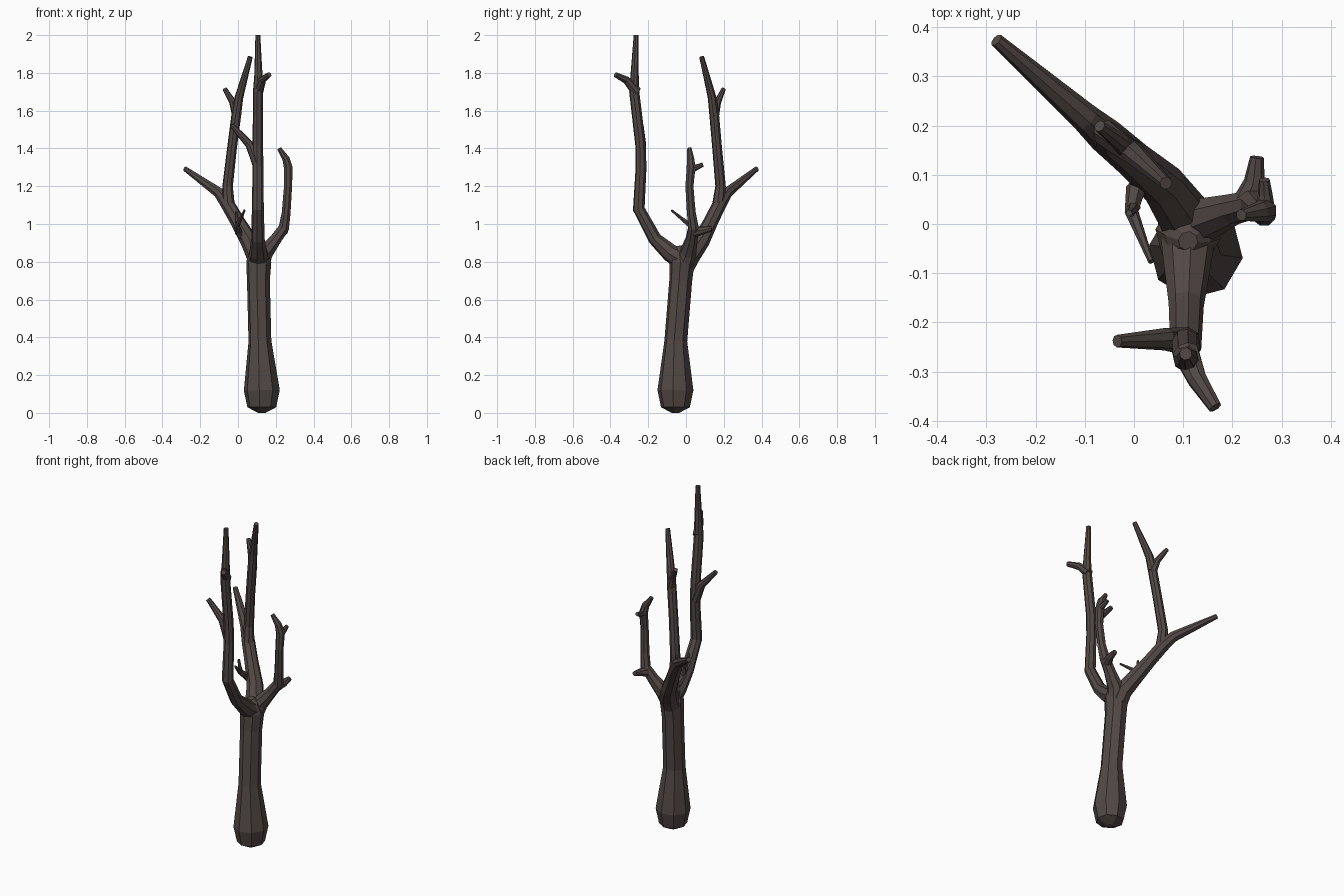
import bpy, bmesh, math
from mathutils import Vector

bark = bpy.data.materials.new("bark")
bark.diffuse_color = (0.085, 0.066, 0.06, 1)


def limb(name, path, sides=8, phase=-8):
    """Faceted tube swept along (x, y, z, radius) points."""
    pts = [Vector(p[:3]) for p in path]
    bm = bmesh.new()
    rings = []
    u = Vector((1, 0, 0))
    for i, p in enumerate(pts):
        a = (p - pts[i - 1]).normalized() if i else Vector()
        b = (pts[i + 1] - p).normalized() if i < len(pts) - 1 else Vector()
        t = (a + b).normalized()
        if i == 0 and abs(u.dot(t)) > 0.8:
            u = Vector((0, 1, 0))
        u = (u - t * u.dot(t)).normalized()
        v = t.cross(u)
        ring = []
        for k in range(sides):
            ang = math.radians(phase) + 2 * math.pi * k / sides
            ring.append(bm.verts.new(p + path[i][3] * (u * math.cos(ang) + v * math.sin(ang))))
        rings.append(ring)
    for r0, r1 in zip(rings, rings[1:]):
        for k in range(sides):
            n = (k + 1) % sides
            bm.faces.new((r0[k], r0[n], r1[n], r1[k]))
    bm.faces.new(rings[0][::-1])
    bm.faces.new(rings[-1])
    me = bpy.data.meshes.new(name)
    bm.to_mesh(me)
    bm.free()
    me.materials.append(bark)
    ob = bpy.data.objects.new(name, me)
    bpy.context.collection.objects.link(ob)
    return ob


# Trunk: rounded foot, slim waist, closed in the crotch
limb("trunk", [
    (0.126, -0.056, 0.0, 0.02), (0.126, -0.056, 0.03, 0.077), (0.126, -0.056, 0.12, 0.096),
    (0.116, -0.054, 0.38, 0.061), (0.108, -0.028, 0.70, 0.061),
    (0.11, -0.02, 0.80, 0.067), (0.11, -0.03, 0.86, 0.046), (0.11, -0.035, 0.885, 0.02)])

# Front branch and its side shoots
limb("front_branch", [
    (0.11, 0.0, 0.80, 0.06), (0.108, -0.085, 0.848, 0.048), (0.106, -0.165, 0.922, 0.036),
    (0.105, -0.25, 1.08, 0.032), (0.106, -0.238, 1.3, 0.029), (0.105, -0.241, 1.42, 0.028),
    (0.106, -0.274, 1.70, 0.027), (0.108, -0.272, 1.79, 0.022), (0.105, -0.264, 2.0, 0.013)])
limb("front_branch_left_shoot", [
    (0.106, -0.238, 1.31, 0.028), (0.062, -0.234, 1.42, 0.023), (-0.034, -0.238, 1.525, 0.013)])
limb("front_branch_upper_shoot", [
    (0.106, -0.262, 1.70, 0.028), (0.128, -0.315, 1.762, 0.021), (0.165, -0.373, 1.79, 0.014)])

# Back branch, ending in a long outward limb
limb("back_branch", [
    (0.108, -0.03, 0.74, 0.057), (0.10, 0.02, 0.83, 0.055), (0.058, 0.08, 0.91, 0.046),
    (0.0, 0.13, 1.01, 0.039), (-0.058, 0.18, 1.11, 0.037), (-0.10, 0.217, 1.165, 0.03),
    (-0.28, 0.374, 1.292, 0.014)])
limb("back_branch_upright", [
    (-0.05, 0.17, 1.09, 0.034), (-0.055, 0.183, 1.2, 0.028), (-0.032, 0.165, 1.4, 0.026),
    (-0.01, 0.15, 1.57, 0.026), (0.005, 0.138, 1.67, 0.023), (0.065, 0.083, 1.885, 0.013)])
limb("back_branch_shoot", [
    (-0.006, 0.15, 1.57, 0.025), (-0.028, 0.167, 1.645, 0.019), (-0.07, 0.199, 1.715, 0.012)])

# Right branch with stub and twig
limb("right_branch", [
    (0.11, -0.02, 0.77, 0.056), (0.14, 0.01, 0.845, 0.046), (0.2, 0.03, 0.92, 0.033),
    (0.243, 0.04, 0.98, 0.03), (0.255, 0.028, 1.06, 0.025), (0.265, 0.018, 1.2, 0.023),
    (0.266, 0.027, 1.3, 0.025), (0.254, 0.024, 1.345, 0.021), (0.218, 0.018, 1.4, 0.012)])
limb("right_branch_stub", [
    (0.225, 0.035, 0.955, 0.03), (0.245, 0.085, 0.965, 0.022), (0.25, 0.136, 0.975, 0.014)])
limb("right_branch_twig", [
    (0.266, 0.025, 1.29, 0.022), (0.267, 0.06, 1.302, 0.015), (0.265, 0.09, 1.315, 0.011)])

# Small forked twig on the left
limb("left_twig", [
    (0.04, 0.09, 0.92, 0.026), (0.003, 0.07, 0.955, 0.021), (-0.005, 0.025, 0.99, 0.014),
    (0.035, -0.077, 1.073, 0.006)], sides=6)
limb("left_twig_tip", [
    (0.0, 0.035, 0.975, 0.014), (-0.006, 0.025, 1.02, 0.01), (-0.01, 0.022, 1.065, 0.007)], sides=6)
